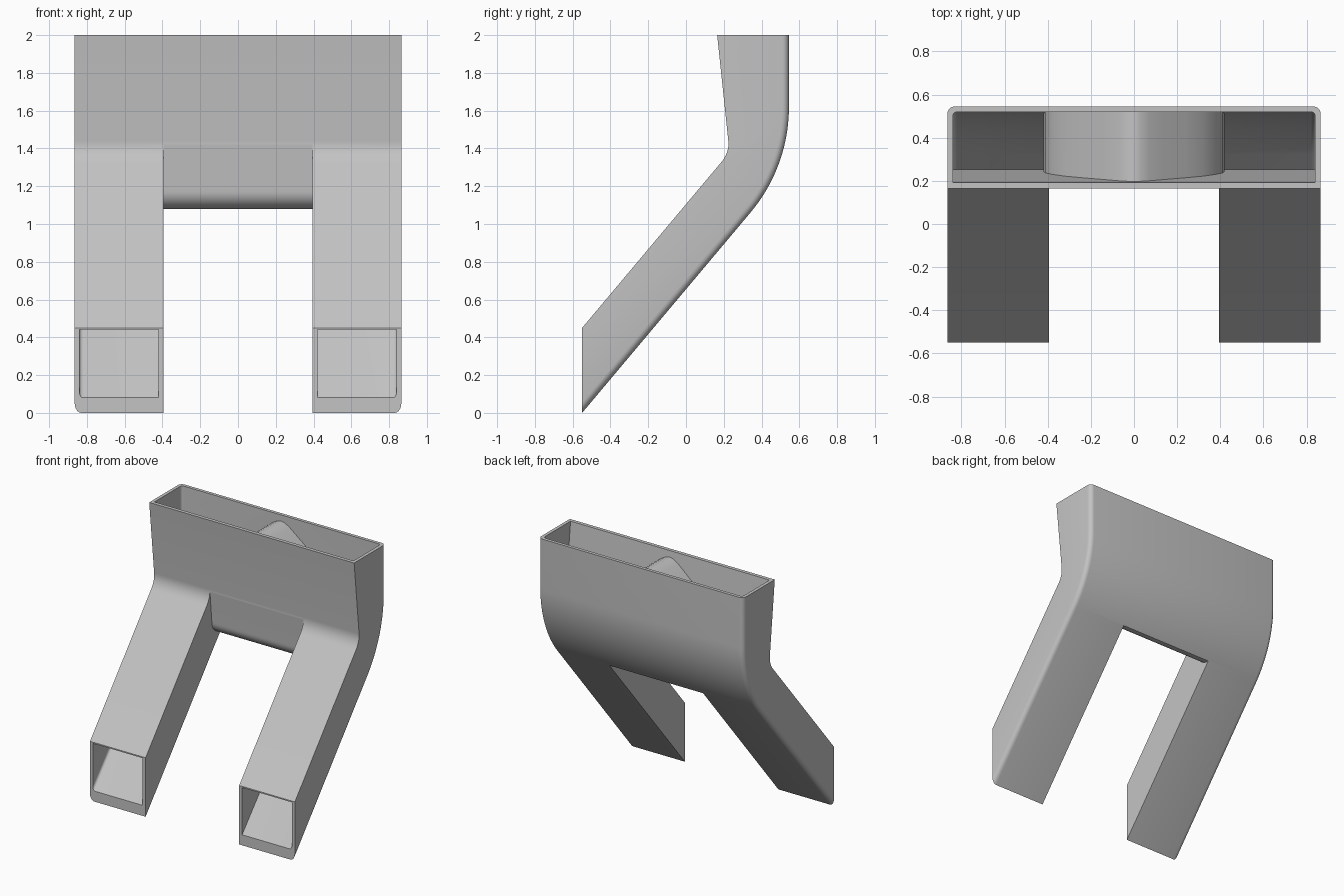
import bpy, bmesh
from math import radians, sin, cos
from mathutils import Vector

old = bpy.data.objects.get("Cube")
if old:
    bpy.data.objects.remove(old, do_unlink=True)

grey = bpy.data.materials.new("plain grey")
grey.use_nodes = True
colour = (0.55, 0.55, 0.55, 1)
grey.diffuse_color = colour
grey.node_tree.nodes["Principled BSDF"].inputs["Base Color"].default_value = colour


def arc(cy, cz, r, a0, a1, n):
    angles = [radians(a0 + (a1 - a0) * i / n) for i in range(n + 1)]
    return [(cy + r * cos(a), cz + r * sin(a)) for a in angles]


def bend(a, b, c, n=8):
    a, b, c = Vector(a), Vector(b), Vector(c)
    ts = [i / n for i in range(n + 1)]
    return [tuple(a * (1 - t) ** 2 + b * 2 * t * (1 - t) + c * t * t) for t in ts]


def prism(name, profile, low, high, axis="x", rounded=0, radius=0.0):
    """Extrude a profile; the first `rounded` profile edges get rounded ends."""
    bm = bmesh.new()
    rings = []
    for d in (low, high):
        rings.append([bm.verts.new((d, u, v) if axis == "x" else (u, d, v)) for u, v in profile])
    n = len(profile)
    bm.faces.new(rings[0])
    bm.faces.new(rings[1])
    for i in range(n):
        j = (i + 1) % n
        bm.faces.new((rings[0][i], rings[0][j], rings[1][j], rings[1][i]))
    bmesh.ops.recalc_face_normals(bm, faces=bm.faces)
    if rounded:
        edges = [bm.edges.get((r[i], r[i + 1])) for r in rings for i in range(rounded)]
        bmesh.ops.bevel(bm, geom=edges, offset=radius, segments=5, profile=0.5, affect="EDGES")
    mesh = bpy.data.meshes.new(name)
    bm.to_mesh(mesh)
    bm.free()
    mesh.materials.append(grey)
    ob = bpy.data.objects.new(name, mesh)
    bpy.context.collection.objects.link(ob)
    return ob


def subtract(target, cutter):
    mod = target.modifiers.new("cut", "BOOLEAN")
    mod.operation, mod.solver, mod.object = "DIFFERENCE", "EXACT", cutter
    bpy.context.view_layer.objects.active = target
    bpy.ops.object.modifier_apply(modifier=mod.name)
    bpy.data.objects.remove(cutter, do_unlink=True)


# Outer shell: back line and curve first, then the front going down
back = [(-0.55, 0)] + arc(-0.325, 1.62, 0.87, -40, 0, 20) + [(0.545, 2)]
front = [(0.165, 2)] + bend((0.224, 1.44), (0.23, 1.378), (0.185, 1.325)) + [(-0.55, 0.45)]
duct = prism("forked_duct", back + front, -0.865, 0.865, "x", len(back) - 1, 0.035)

# Cavity running from the top opening down to both outlets
inner_back = [(-0.664, -0.05)] + arc(-0.325, 1.62, 0.845, -40, 0, 20) + [(0.52, 2.1)]
inner_front = [(0.182, 2.1)] + bend((0.25, 1.45), (0.259, 1.39), (0.22, 1.32)) + [(-0.664, 0.31)]
cavity = prism("cavity", inner_back + inner_front, -0.84, 0.84, "x", len(inner_back) - 1, 0.02)

# Arched flow divider, kept solid by removing it from the cavity
half = [(0.42, 1.5), (0.412, 1.57), (0.38, 1.64), (0.32, 1.72), (0.24, 1.79),
        (0.14, 1.87), (0.07, 1.925), (0.03, 1.947)]
arch = half + [(0, 1.953)] + [(-x, z) for x, z in reversed(half)]
divider = prism("divider", [(0.42, -0.5)] + arch + [(-0.42, -0.5)], -1, 1, "y")
subtract(cavity, divider)

# Gap between the legs, leaving a rounded lower lip
lip = [(0.226, 1.42)] + arc(0.349, 1.18, 0.1, 180, 270, 10)
gap = prism("gap", lip + [(0.8, 1.08), (0.8, -0.3), (-0.8, -0.3), (-0.8, 1.42)], -0.395, 0.395)
subtract(duct, gap)
subtract(duct, cavity)

bpy.ops.object.select_all(action="DESELECT")
duct.select_set(True)
bpy.context.view_layer.objects.active = duct
bpy.ops.object.shade_smooth_by_angle(angle=radians(30))
